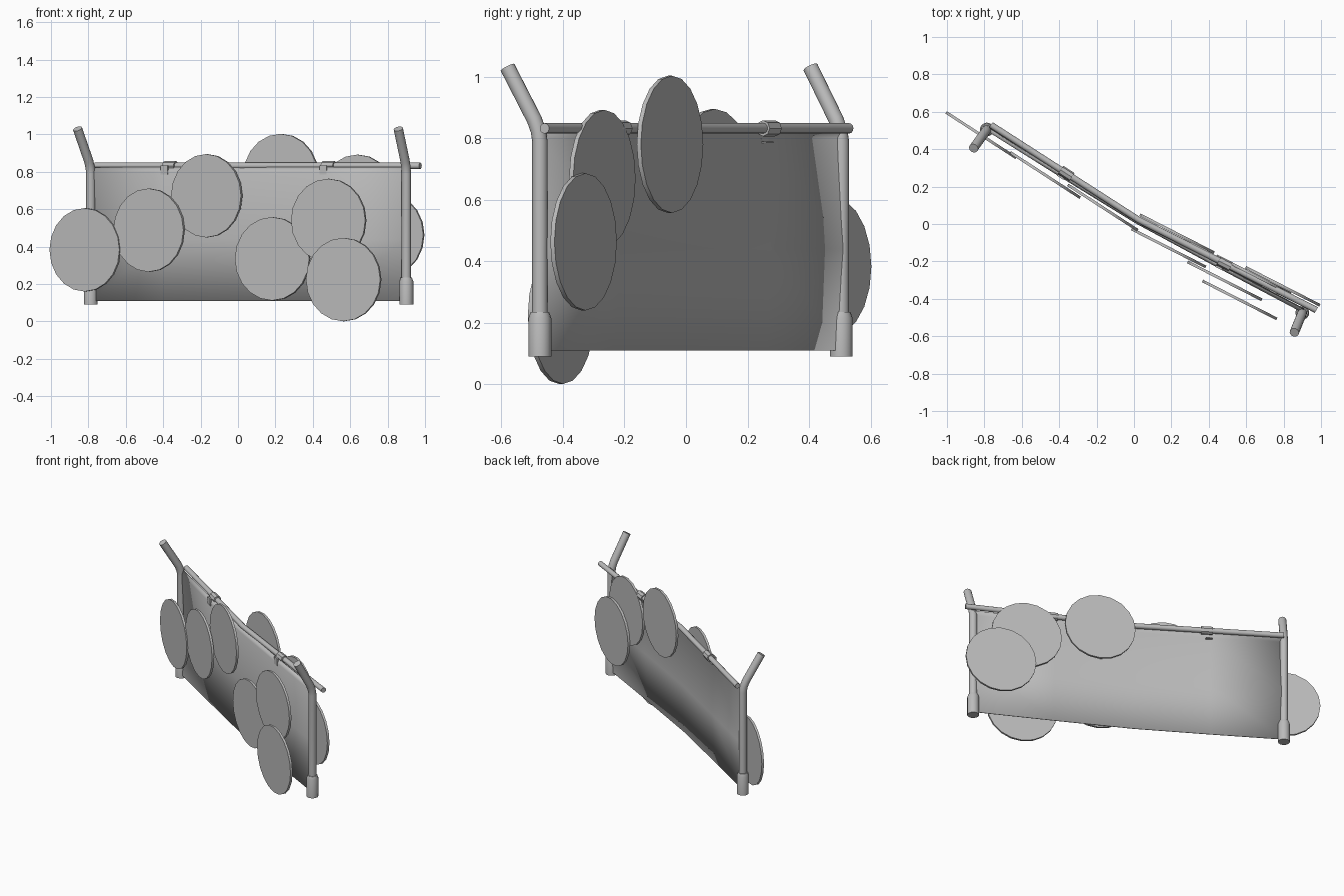
import bpy, bmesh, math
from mathutils import Vector

if "Cube" in bpy.data.objects:
    bpy.data.objects.remove(bpy.data.objects["Cube"])

grey = bpy.data.materials.new("plain grey")
grey.diffuse_color = (0.5, 0.5, 0.5, 1)
grey.use_nodes = True
grey.node_tree.nodes["Principled BSDF"].inputs["Base Color"].default_value = grey.diffuse_color


def finish(name, bm, smooth=True):
    bmesh.ops.recalc_face_normals(bm, faces=bm.faces)
    me = bpy.data.meshes.new(name)
    bm.to_mesh(me)
    bm.free()
    ob = bpy.data.objects.new(name, me)
    bpy.context.collection.objects.link(ob)
    me.materials.append(grey)
    if smooth:
        bpy.ops.object.select_all(action='DESELECT')
        ob.select_set(True)
        bpy.context.view_layer.objects.active = ob
        bpy.ops.object.shade_smooth_by_angle(angle=math.radians(40))
    return ob


def tube(name, points, radii, sides=16):
    """Capped tube swept along a path, one radius per point."""
    pts = [Vector(p) for p in points]
    bm = bmesh.new()
    rings = []
    for i, p in enumerate(pts):
        d = (pts[min(i + 1, len(pts) - 1)] - pts[max(i - 1, 0)]).normalized()
        side = d.cross(Vector((0, 1, 0) if abs(d.z) > 0.5 else (0, 0, 1))).normalized()
        up = side.cross(d)
        rings.append([bm.verts.new(p + radii[i] * (side * math.cos(a) + up * math.sin(a)))
                      for a in (2 * math.pi * k / sides for k in range(sides))])
    for a, b in zip(rings, rings[1:]):
        for k in range(sides):
            n = (k + 1) % sides
            bm.faces.new((a[k], a[n], b[n], b[k]))
    bm.faces.new(rings[0])
    bm.faces.new(rings[-1])
    return finish(name, bm)


def box(name, centre, along, size):
    """Box whose length runs along a horizontal direction."""
    along = Vector(along).normalized()
    back = Vector((-along.y, along.x, 0))
    bm = bmesh.new()
    bmesh.ops.create_cube(bm, size=1)
    for v in bm.verts:
        v.co = (Vector(centre) + along * v.co.x * size[0] + back * v.co.y * size[1]
                + Vector((0, 0, v.co.z * size[2])))
    return finish(name, bm, False)


LEFT_DIR = Vector((0.84, -0.545, 0)).normalized()
RIGHT_DIR = Vector((0.89, -0.455, 0)).normalized()

# Posts with leaning tops and wider base sleeves
for side, x, y, tx, ty in (("left", -0.787, 0.505, -0.858, 0.405),
                           ("right", 0.90, -0.475, 0.857, -0.58)):
    def lean(t):
        return (x + (tx - x) * t, y + (ty - y) * t)
    tube(side + "_post",
         [(x, y, 0.1), (x, y, 0.79), (*lean(0.05), 0.825), (*lean(0.17), 0.86), (tx, ty, 1.03)],
         [0.025] * 5)
    tube(side + "_post_sleeve", [(x, y, 0.09), (x, y, 0.215), (x, y, 0.235)],
         [0.037, 0.037, 0.03])

# Top rail, bent in the middle
tube("top_rail", [(-0.765, 0.53, 0.832), (0.025, 0.022, 0.832), (0.975, -0.46, 0.832)],
     [0.017] * 3, 12)

# Thin banner panel with a shallow crease pushed backwards
bm = bmesh.new()
back = Vector((0.5, 0.866, 0))
line = [(-0.79, 0.503), (-0.4, 0.258), (0.01, 0.006), (0.45, -0.232), (0.90, -0.47)]
rows = []
for z, push in ((0.11, 0.0), (0.44, 0.018), (0.80, 0.0), (0.825, 0.014)):
    rows.append([bm.verts.new(Vector((px, py, z)) + back * push) for px, py in line])
for a, b in zip(rows, rows[1:]):
    for k in range(len(line) - 1):
        bm.faces.new((a[k], a[k + 1], b[k + 1], b[k]))
panel = finish("panel", bm)
thick = panel.modifiers.new("thickness", 'SOLIDIFY')
thick.thickness = 0.006
thick.offset = 0

# Rail clamps with a tab gripping the panel
for side, cx, cy, d in (("left", -0.362, 0.27, LEFT_DIR), ("right", 0.485, -0.213, RIGHT_DIR)):
    c = Vector((cx, cy, 0.832))
    normal = Vector((-d.y, d.x, 0))
    tube(side + "_clamp_collar", [c - d * 0.036, c + d * 0.036], [0.026, 0.026], 8)
    tab = c - d * 0.016 - normal * 0.032
    box(side + "_clamp_tab", tab - Vector((0, 0, 0.022)), d, (0.042, 0.01, 0.045))
    box(side + "_clamp_lip", tab + normal * 0.01 - Vector((0, 0, 0.045)), d, (0.042, 0.03, 0.005))

# Round discs on both sides of the panel
discs = [(-0.817, 0.475, 0.383), (-0.475, 0.262, 0.488), (-0.167, 0.088, 0.672),
         (0.185, -0.128, 0.335), (0.485, -0.304, 0.54), (0.565, -0.406, 0.224),
         (0.23, -0.052, 0.78), (0.64, -0.272, 0.669), (0.795, -0.333, 0.463)]
for i, (x, y, z) in enumerate(discs):
    d = LEFT_DIR if x < 0 else RIGHT_DIR
    n = Vector((-d.y, d.x, 0))
    c = Vector((x, y, z))
    tube("disc_%d" % (i + 1), [c - n * 0.0075, c + n * 0.0075], [0.223, 0.223], 20)
